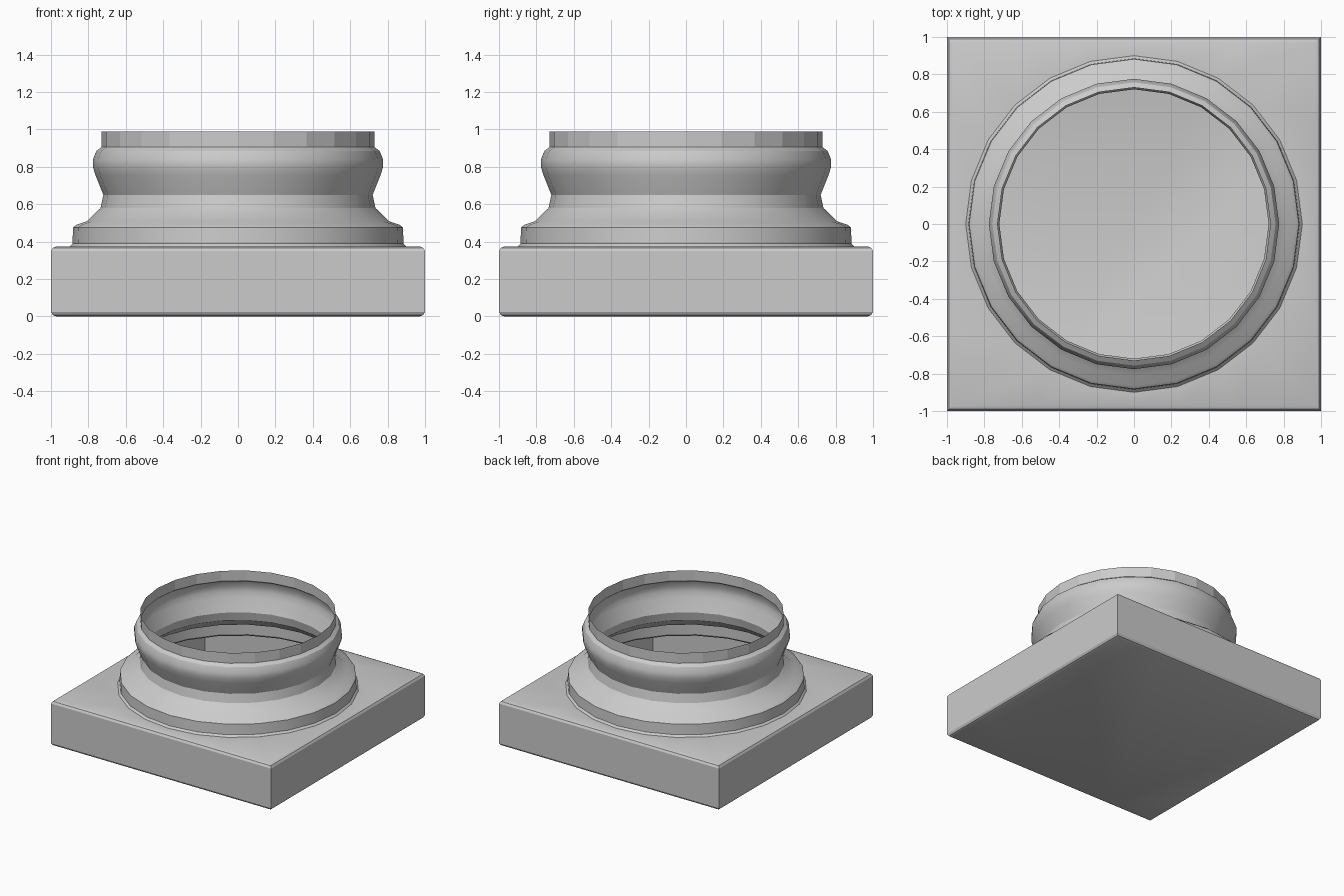
import bpy, bmesh
from math import sin, cos, pi, radians

if "Cube" in bpy.data.objects:
    bpy.data.objects.remove(bpy.data.objects["Cube"])

SIDES = 24


def ring(bm, r, z, square):
    # one loop of vertices, either round or pushed out onto a square
    out = []
    for i in range(SIDES):
        c, s = cos(2 * pi * i / SIDES), sin(2 * pi * i / SIDES)
        k = r / max(abs(c), abs(s)) if square else r
        out.append(bm.verts.new((c * k, s * k, z)))
    return out


def loft(name, rows, cap_bottom=False, flat_above=9.0, angle=28):
    # rows: (radius, height, square?) from bottom to top, outside surface only
    bm = bmesh.new()
    loops = [ring(bm, *row) for row in rows]
    if cap_bottom:
        bm.faces.new(loops[0][::-1])
    for a, b in zip(loops, loops[1:]):
        for i in range(SIDES):
            j = (i + 1) % SIDES
            bm.faces.new((a[i], a[j], b[j], b[i]))
    me = bpy.data.meshes.new(name)
    bm.to_mesh(me)
    bm.free()
    ob = bpy.data.objects.new(name, me)
    bpy.context.collection.objects.link(ob)
    bpy.ops.object.select_all(action='DESELECT')
    ob.select_set(True)
    bpy.context.view_layer.objects.active = ob
    bpy.ops.object.shade_smooth_by_angle(angle=radians(angle))
    for p in me.polygons:
        if p.center.z > flat_above:
            p.use_smooth = False
    return ob


# square plinth: hollow, soft top and bottom edges, round opening in the top
plinth = [(0.97, 0.0), (0.99, 0.008), (1.0, 0.025),
          (1.0, 0.35), (0.99, 0.367), (0.97, 0.375)]
loft("plinth", [(r, z, True) for r, z in plinth] + [(0.9, 0.375, False)],
     cap_bottom=True)

# round moulding: foot, sloped shoulder, neck, bulging torus and faceted collar
moulding = [(0.9, 0.375), (0.885, 0.39), (0.882, 0.475), (0.865, 0.49),
            (0.81, 0.508), (0.735, 0.58), (0.72, 0.65),
            (0.762, 0.755), (0.776, 0.80), (0.776, 0.84), (0.757, 0.885),
            (0.73, 0.905), (0.73, 0.99)]
loft("column_moulding", [(r, z, False) for r, z in moulding], flat_above=0.92)
